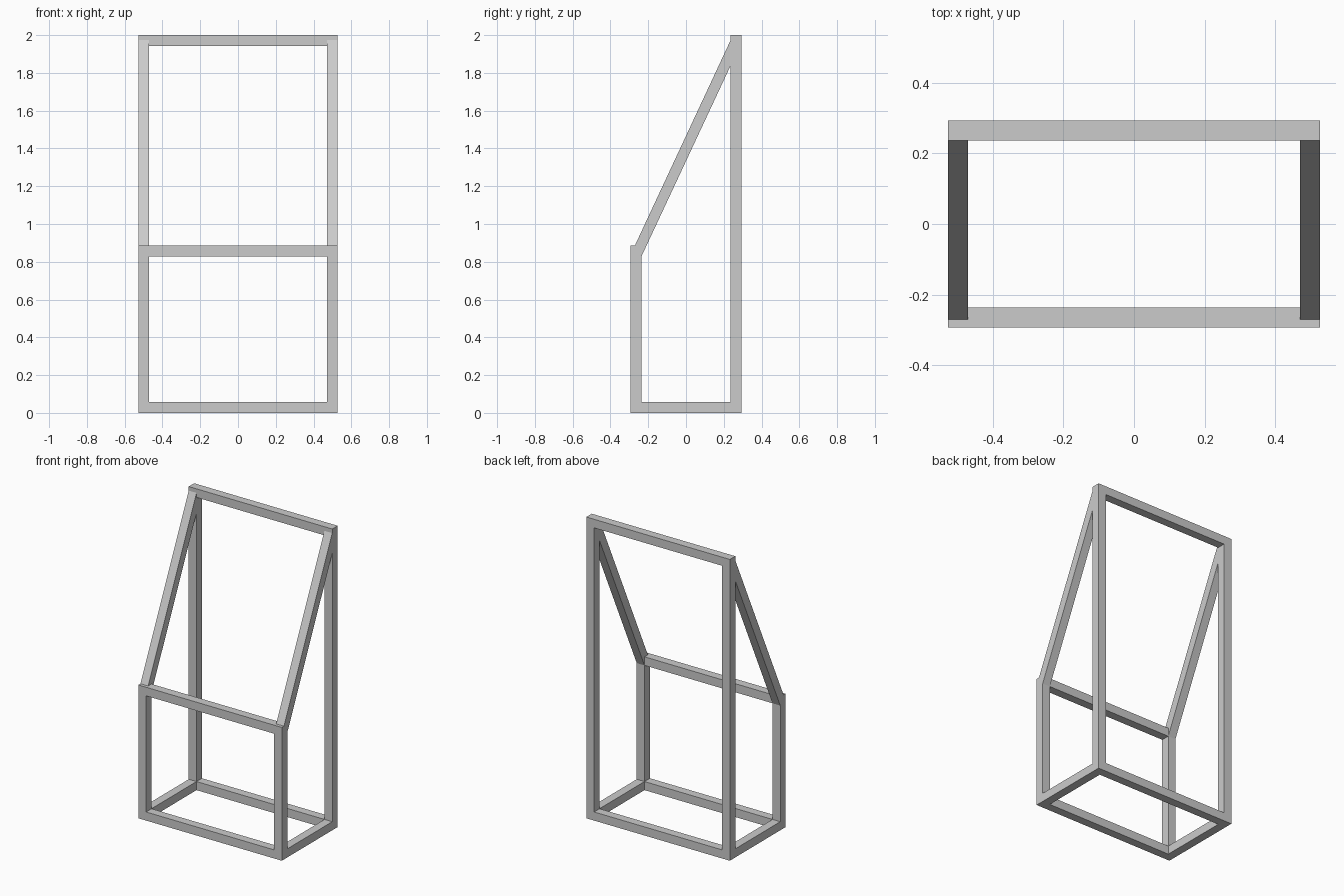
import bpy, bmesh

if "Cube" in bpy.data.objects:
    bpy.data.objects.remove(bpy.data.objects["Cube"])

X, Y, T = 0.527, 0.293, 0.057   # half width, half depth, bar thickness
FRONT_H, BACK_H = 0.885, 2.0


def prism(name, profile, x0, x1):
    """Extrude a (y, z) profile from x0 to x1."""
    bm = bmesh.new()
    face = bm.faces.new([bm.verts.new((x0, y, z)) for y, z in profile])
    ext = bmesh.ops.extrude_face_region(bm, geom=[face])
    verts = [g for g in ext["geom"] if isinstance(g, bmesh.types.BMVert)]
    bmesh.ops.translate(bm, verts=verts, vec=(x1 - x0, 0, 0))
    bmesh.ops.recalc_face_normals(bm, faces=bm.faces)
    mesh = bpy.data.meshes.new(name)
    bm.to_mesh(mesh)
    bm.free()
    bpy.context.collection.objects.link(bpy.data.objects.new(name, mesh))


def bar(name, x0, x1, y0, y1, z0, z1):
    prism(name, [(y0, z0), (y1, z0), (y1, z1), (y0, z1)], x0, x1)


# Posts, bottom side rails and sloping braces on each side
slope = [(-0.271, FRONT_H), (-Y + T, 0.828), (Y - T, 1.838), (Y - T, 1.973)]
for side, x0, x1 in (("left", -X, -X + T), ("right", X - T, X)):
    bar(f"front_post_{side}", x0, x1, -Y, -Y + T, 0, FRONT_H)
    bar(f"back_post_{side}", x0, x1, Y - T, Y, 0, BACK_H)
    bar(f"bottom_side_rail_{side}", x0, x1, -Y + T, Y - T, 0, T)
    prism(f"sloping_brace_{side}", slope, x0, x1)

# Cross rails between the posts
for name, y0, height in (("front", -Y, FRONT_H), ("back", Y - T, BACK_H)):
    bar(f"{name}_bottom_rail", -X + T, X - T, y0, y0 + T, 0, T)
    bar(f"{name}_top_rail", -X + T, X - T, y0, y0 + T, height - T, height)
